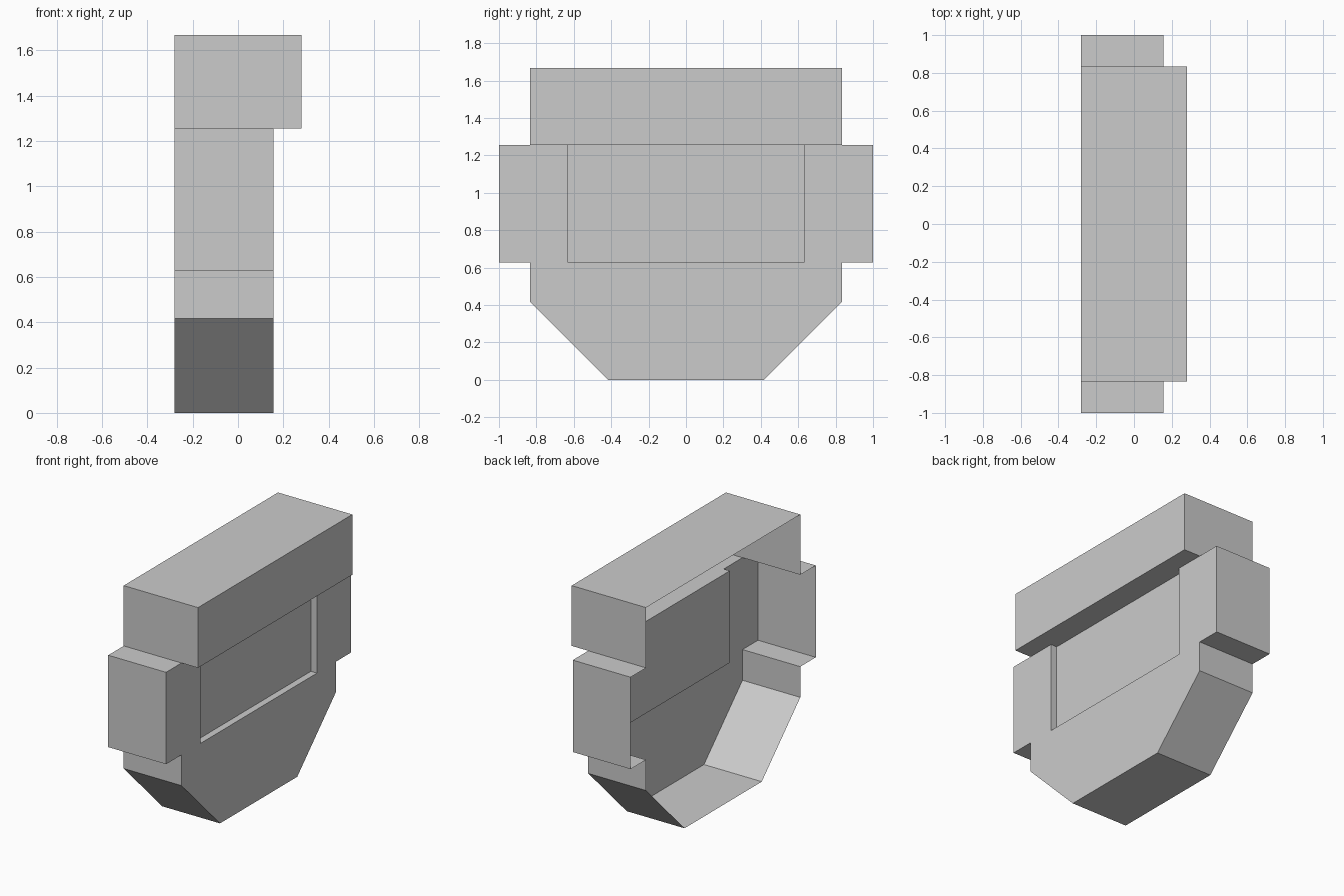
import bpy, bmesh

if "Cube" in bpy.data.objects:
    bpy.data.objects.remove(bpy.data.objects["Cube"])

BACK, FACE, LIP, RECESS = -0.281, 0.156, 0.281, 0.11   # depths along x
W, EAR, FOOT, PANEL = 0.833, 1.0, 0.417, 0.63           # half widths along y
Z_CUT, Z_MID, Z_STEP, Z_TOP = 0.417, 0.627, 1.255, 1.667


def face(bm, pts):
    bm.faces.new([bm.verts.new(p) for p in pts])


def wall(bm, path, x0, x1):
    """Sweep an open (y, z) path along x; a counter-clockwise path faces outward."""
    for (y0, z0), (y1, z1) in zip(path, path[1:]):
        face(bm, [(x0, y0, z0), (x0, y1, z1), (x1, y1, z1), (x1, y0, z0)])


def flat(bm, path, x):
    face(bm, [(x, y, z) for y, z in path])


def mirrored(half):
    """Complete a right-hand half profile with its left-hand reflection."""
    return [(-y, z) for y, z in reversed(half)] + half


def finish(bm, name):
    bmesh.ops.remove_doubles(bm, verts=bm.verts, dist=1e-4)
    mesh = bpy.data.meshes.new(name)
    bm.to_mesh(mesh)
    bm.free()
    bpy.context.collection.objects.link(bpy.data.objects.new(name, mesh))


# Lower shell, open at the back, with side ears and chamfered foot
outline = mirrored([(FOOT, 0), (W, Z_CUT), (W, Z_MID), (EAR, Z_MID),
                    (EAR, Z_STEP), (W, Z_STEP)])
recess = [(PANEL, Z_STEP), (PANEL, Z_MID), (-PANEL, Z_MID), (-PANEL, Z_STEP)]
bm = bmesh.new()
wall(bm, outline, BACK, FACE)
flat(bm, outline + recess, FACE)
# Recessed panel
wall(bm, recess, RECESS, FACE)
flat(bm, recess[::-1], RECESS)
finish(bm, "lower_shell")

# Upper box, open at the back, overhanging the panel
box = [(W, Z_STEP), (W, Z_TOP), (-W, Z_TOP), (-W, Z_STEP)]
bm = bmesh.new()
wall(bm, box, BACK, LIP)
flat(bm, box, LIP)
# Underside of the overhang, following the recess
under = [(LIP, W), (LIP, -W), (FACE, -W), (FACE, -PANEL),
         (RECESS, -PANEL), (RECESS, PANEL), (FACE, PANEL), (FACE, W)]
face(bm, [(x, y, Z_STEP) for x, y in under])
finish(bm, "upper_box")
